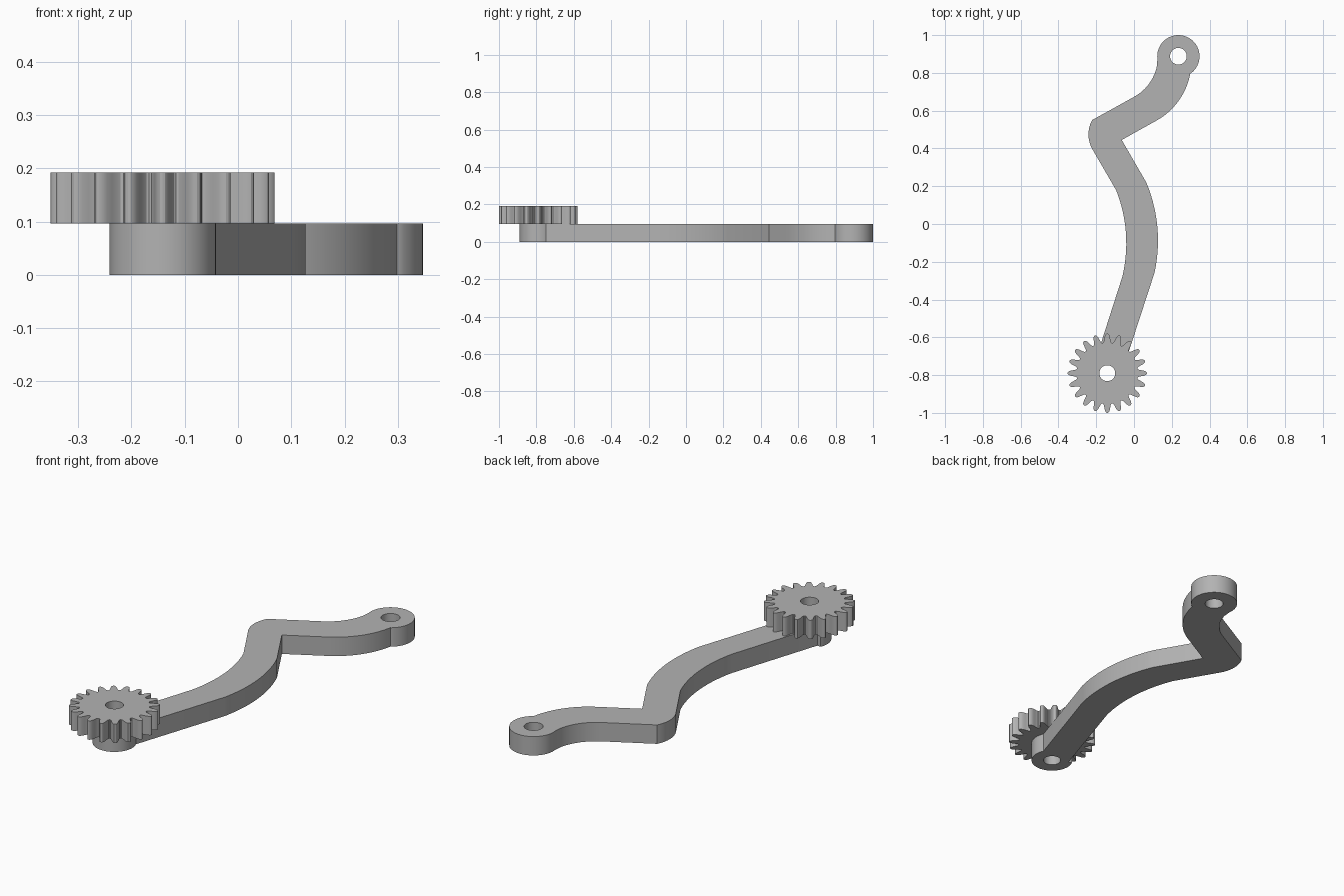
import bpy, bmesh
from math import sin, cos, pi, atan2, radians
from mathutils import Vector

cube = bpy.data.objects.get("Cube")
if cube:
    bpy.data.objects.remove(cube)

grey = bpy.data.materials.new("plain_grey")
grey.use_nodes = True
colour = (0.45, 0.45, 0.45, 1)
grey.diffuse_color = colour
grey.node_tree.nodes["Principled BSDF"].inputs["Base Color"].default_value = colour

THICK = 0.096
PIVOT = (-0.1415, -0.79)
EYE = (0.235, 0.888)


def sweep(centre, r, a0, a1, n):
    """Points on a circle from angle a0 to a1, both included."""
    return [(centre[0] + r * cos(a0 + (a1 - a0) * i / n),
             centre[1] + r * sin(a0 + (a1 - a0) * i / n)) for i in range(n + 1)]


def circle(centre, r, n=48):
    return sweep(centre, r, 0, 2 * pi, n)[:-1]


def arc(a, b, c, n=14):
    """Points on the circular arc from a through b to c."""
    (ax, ay), (bx, by), (cx, cy) = a, b, c
    d = 2 * (ax * (by - cy) + bx * (cy - ay) + cx * (ay - by))
    qa, qb, qc = ax * ax + ay * ay, bx * bx + by * by, cx * cx + cy * cy
    ux = (qa * (by - cy) + qb * (cy - ay) + qc * (ay - by)) / d
    uy = (qa * (cx - bx) + qb * (ax - cx) + qc * (bx - ax)) / d
    a0, a1 = atan2(ay - uy, ax - ux), atan2(cy - uy, cx - ux)
    turn = (a1 - a0) % (2 * pi)
    if d < 0:
        turn -= 2 * pi
    return sweep((ux, uy), Vector((ax - ux, ay - uy)).length, a0, a0 + turn, n)


def plate(name, loops, z):
    """Extrude an outline with holes into a solid plate standing on z."""
    curve = bpy.data.curves.new(name, 'CURVE')
    curve.dimensions = '2D'
    curve.fill_mode = 'BOTH'
    curve.extrude = THICK / 2
    for loop in loops:
        spline = curve.splines.new('POLY')
        spline.points.add(len(loop) - 1)
        for point, (x, y) in zip(spline.points, loop):
            point.co = (x, y, 0, 1)
        spline.use_cyclic_u = True
    temp = bpy.data.objects.new(name + "_outline", curve)
    bpy.context.collection.objects.link(temp)
    bpy.context.view_layer.update()
    mesh = bpy.data.meshes.new_from_object(
        temp.evaluated_get(bpy.context.evaluated_depsgraph_get()))
    bpy.data.objects.remove(temp)

    bm = bmesh.new()
    bm.from_mesh(mesh)
    bmesh.ops.remove_doubles(bm, verts=bm.verts, dist=1e-5)
    bmesh.ops.recalc_face_normals(bm, faces=bm.faces)
    bmesh.ops.translate(bm, verts=bm.verts, vec=(0, 0, z + THICK / 2))
    bm.to_mesh(mesh)
    bm.free()
    mesh.name = name
    mesh.materials.clear()
    mesh.materials.append(grey)
    obj = bpy.data.objects.new(name, mesh)
    bpy.context.collection.objects.link(obj)
    bpy.ops.object.select_all(action='DESELECT')
    obj.select_set(True)
    bpy.context.view_layer.objects.active = obj
    bpy.ops.object.shade_smooth_by_angle(angle=radians(25))


# Arm: right edge upward, around the eye, left edge downward, around the pivot
outline = [(-0.052, -0.75)]
outline += arc((0.108, -0.26), (0.127, -0.09), (0.065, 0.22))
outline += [(-0.065, 0.445)]
outline += arc((0.12, 0.548), (0.235, 0.65), (0.298, 0.797))
outline += sweep(EYE, 0.112, radians(-53), radians(188), 36)
outline += arc((0.12, 0.83), (0.08, 0.743), (0.0, 0.673))
outline += arc((-0.222, 0.55), (-0.241, 0.475), (-0.217, 0.39))
outline += arc((-0.095, 0.18), (-0.042, -0.06), (-0.062, -0.28))
outline += [(-0.213, -0.75)]
outline += sweep(PIVOT, 0.1, radians(155), radians(385), 36)
plate("crank_arm", [outline, circle(EYE, 0.044), circle(PIVOT, 0.042)], 0)

# Gear: one half tooth as (share of pitch, radius), mirrored and repeated
TEETH = 20
half = [(-0.5, 0.162), (-0.41, 0.164), (-0.33, 0.171), (-0.27, 0.183),
        (-0.21, 0.196), (-0.14, 0.205), (-0.07, 0.209)]
tooth = half + [(0, 0.21)] + [(-s, r) for s, r in reversed(half[1:])]
rim = []
for i in range(TEETH):
    for share, r in tooth:
        a = (i + share) * 2 * pi / TEETH
        rim.append((PIVOT[0] + r * cos(a), PIVOT[1] + r * sin(a)))
plate("gear", [rim, circle(PIVOT, 0.042)], THICK)
